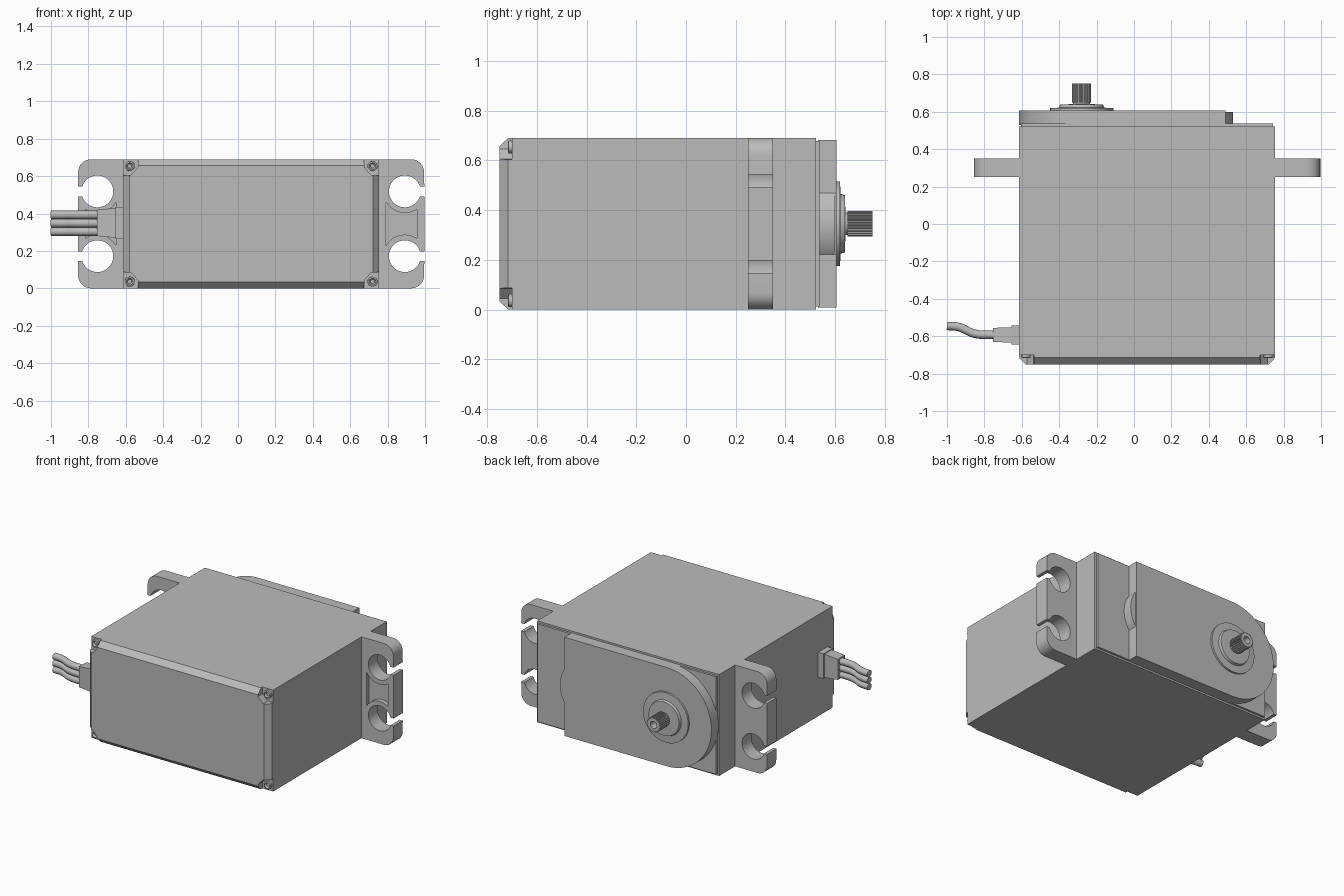
import bpy, bmesh
from math import sin, cos, pi, radians, asin
from mathutils import Vector

cube = bpy.data.objects.get("Cube")
if cube:
    bpy.data.objects.remove(cube, do_unlink=True)

grey = bpy.data.materials.new("plain_grey")
grey.use_nodes = True
grey.diffuse_color = (0.5, 0.5, 0.5, 1)
grey.node_tree.nodes["Principled BSDF"].inputs["Base Color"].default_value = (0.5, 0.5, 0.5, 1)

MID = 0.345                      # mid height of the case
LEFT, RIGHT = 0.755, -0.615      # case sides
SHAFT_X = -0.28
parts = []


def add(name, bm):
    bmesh.ops.recalc_face_normals(bm, faces=bm.faces)
    mesh = bpy.data.meshes.new(name)
    bm.to_mesh(mesh)
    bm.free()
    mesh.materials.append(grey)
    ob = bpy.data.objects.new(name, mesh)
    bpy.context.collection.objects.link(ob)
    parts.append(ob)
    return ob


def arc(cx, cz, r, a0, a1, n=24):
    """Points on an arc in the x-z plane, angles in degrees."""
    angles = [radians(a0 + (a1 - a0) * i / n) for i in range(n + 1)]
    return [(cx + r * cos(a), cz + r * sin(a)) for a in angles]


def prism(name, outline, y0, y1, front_inset=0, front_y=0):
    """Extrude an x-z outline along y, optionally with a chamfered front."""
    bm = bmesh.new()
    face = bm.faces.new([bm.verts.new((x, y1, z)) for x, z in outline])
    levels = [(y0, 0)] + ([(front_y, front_inset)] if front_inset else [])
    geom = [face]
    for i, (y, inset) in enumerate(levels):
        new = bmesh.ops.extrude_face_region(bm, geom=geom, use_keep_orig=(i == 0))["geom"]
        verts = [g for g in new if isinstance(g, bmesh.types.BMVert)]
        geom = [g for g in new if isinstance(g, bmesh.types.BMFace)]
        mid = sum((v.co for v in verts), Vector()) / len(verts)
        for v in verts:
            v.co.y = y
            v.co.x += inset * (1 if v.co.x < mid.x else -1)
            v.co.z += inset * (1 if v.co.z < mid.z else -1)
    return add(name, bm)


def lathe(name, cx, cz, profile, n=48):
    """Spin (radius, y) points around an axis parallel to y."""
    bm = bmesh.new()
    rings = [[bm.verts.new((x, y, z)) for x, z in arc(cx, cz, r, 0, 360 - 360 / n, n - 1)]
             for r, y in profile]
    for a, b in zip(rings, rings[1:]):
        for i in range(n):
            j = (i + 1) % n
            bm.faces.new((a[i], a[j], b[j], b[i]))
    bm.faces.new(rings[0])
    bm.faces.new(rings[-1])
    return add(name, bm)


def cut(ob, cutter):
    """Subtract the cutter and remove it."""
    mod = ob.modifiers.new("cut", "BOOLEAN")
    mod.operation, mod.solver, mod.object = "DIFFERENCE", "EXACT", cutter
    bpy.context.view_layer.update()
    graph = bpy.context.evaluated_depsgraph_get()
    mesh = bpy.data.meshes.new_from_object(ob.evaluated_get(graph))
    ob.modifiers.clear()
    ob.data = mesh
    parts.remove(cutter)
    bpy.data.objects.remove(cutter, do_unlink=True)


def rect(x0, x1, z0, z1):
    return [(x0, z0), (x1, z0), (x1, z1), (x0, z1)]


# Case with chamfered front rim
case = prism("case", rect(RIGHT, LEFT, 0, 2 * MID), -0.715, 0.522, 0.034, -0.75)

# Corner pockets with a screw in each
for side, edge in ((1, LEFT), (-1, RIGHT)):
    for up in (1, -1):
        def at(u, v):
            return edge - side * u, MID + up * (MID - v)
        pocket = [at(*p) for p in ((-0.1, -0.1), (0.085, -0.1), (0.079, 0.045),
                                   (0.042, 0.085), (-0.1, 0.09))]
        cut(case, prism("pocket", pocket, -0.9, -0.7))
        lathe("case_screw", *at(0.036, 0.036),
              [(0.027, -0.69), (0.026, -0.713), (0.018, -0.716), (0.011, -0.704)], 20)

# Mounting ears with open screw slots and a waisted front recess
HU, HZ, HR = 0.137, 0.173, 0.085
gap = asin(0.026 / HR) * 180 / pi
half = [(-0.01, MID)] + arc(0.17, MID - 0.07, 0.07, 90, 0, 10) + [(0.241, HZ + 0.026)]
half += arc(HU, HZ, HR, gap, 360 - gap, 40) + [(0.241, HZ - 0.026)]
ear_outline = half + [(u, -z) for u, z in reversed(half)]
waist = arc(HU, HZ, 0.115, 210, 304, 16)
waist += [(u, -z) for u, z in reversed(waist)]
for name, side, edge in (("left_ear", 1, LEFT), ("right_ear", -1, RIGHT)):
    def place(pts):
        return [(edge + side * u, MID + z) for u, z in pts]
    ear = prism(name, place(ear_outline), 0.25, 0.35)
    cut(ear, prism("recess", place(waist), 0.2, 0.28))

# Gear cover: thin back plate, round-ended cap and low round boss
prism("back_plate", rect(-0.603, 0.742, 0.012, 0.678), 0.515, 0.537)
cap = [(0.49, MID - 0.336), (0.49, MID + 0.336)] + arc(SHAFT_X, MID, 0.336, 90, 270, 64)
prism("gear_cap", cap, 0.53, 0.606)
lathe("cap_boss", 0.32, MID, [(0.21, 0.53), (0.21, 0.6)], 64)

# Bearing rings around the output shaft
lathe("bearing", SHAFT_X, MID, [(0.17, 0.6), (0.17, 0.619), (0.12, 0.622), (0.115, 0.639),
                                (0.045, 0.641), (0.045, 0.66)])

# Splined output shaft with a screw hole
teeth = 25
spline = []
for i in range(teeth):
    for k, r in ((0, 0.045), (0.25, 0.045), (0.45, 0.051), (0.8, 0.051)):
        a = 2 * pi * (i + k) / teeth
        spline.append((SHAFT_X + r * cos(a), MID + r * sin(a)))
shaft = prism("output_shaft", spline, 0.65, 0.75)
cut(shaft, lathe("bore", SHAFT_X, MID, [(0.024, 0.68), (0.024, 0.8)], 24))


# Cable exit: flange and tapered sleeve
def block(name, x0, x1, size0, size1, y, z):
    bm = bmesh.new()
    bmesh.ops.create_cube(bm, size=1)
    for v in bm.verts:
        x, (sy, sz) = (x0, size0) if v.co.x < 0 else (x1, size1)
        v.co = (x, y + v.co.y * sy, z + v.co.z * sz)
    return add(name, bm)


CY, CZ = -0.593, 0.35
block("cable_flange", -0.655, -0.6, (0.1, 0.17), (0.1, 0.17), CY, CZ)
block("cable_sleeve", -0.755, -0.65, (0.075, 0.14), (0.082, 0.16), CY, CZ)

# Three wires with a gentle bend
for i in (-1, 0, 1):
    curve = bpy.data.curves.new("wire", "CURVE")
    curve.dimensions = "3D"
    curve.bevel_depth, curve.bevel_resolution = 0.0225, 4
    curve.use_fill_caps = True
    path = curve.splines.new("BEZIER")
    points = [(-1, -0.545), (-0.94, -0.55), (-0.85, -0.587), (-0.74, CY)]
    path.bezier_points.add(len(points) - 1)
    for p, (x, y) in zip(path.bezier_points, points):
        p.co = (x, y, CZ - 0.002 + i * 0.045)
        p.handle_left_type = p.handle_right_type = "AUTO"
    curve.materials.append(grey)
    bpy.context.collection.objects.link(bpy.data.objects.new("wire", curve))

# Smooth round surfaces, keep edges sharp
bpy.ops.object.select_all(action="DESELECT")
for ob in parts:
    ob.select_set(True)
bpy.context.view_layer.objects.active = parts[0]
bpy.ops.object.shade_smooth_by_angle(angle=radians(30))
